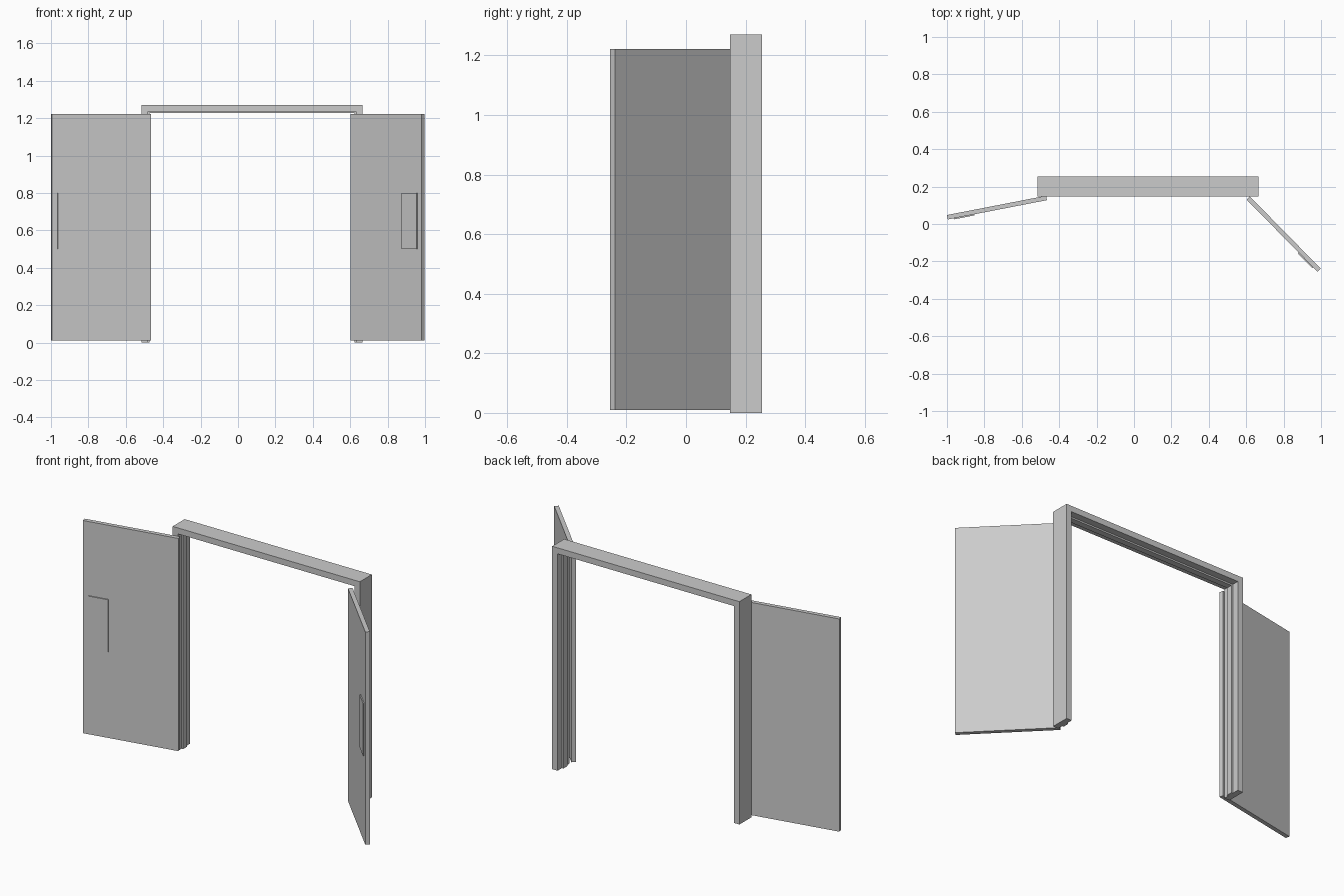
import bpy
import bmesh
from math import radians
from mathutils import Matrix, Vector

cube = bpy.data.objects.get("Cube")
if cube:
    bpy.data.objects.remove(cube)

grey = bpy.data.materials.new("light grey")
grey.use_nodes = True
GREY = (0.6, 0.6, 0.6, 1)
grey.diffuse_color = GREY
grey.node_tree.nodes["Principled BSDF"].inputs["Base Color"].default_value = GREY


def finish(name, bm, matrix=Matrix()):
    bmesh.ops.recalc_face_normals(bm, faces=bm.faces)
    mesh = bpy.data.meshes.new(name)
    bm.to_mesh(mesh)
    bm.free()
    mesh.materials.append(grey)
    obj = bpy.data.objects.new(name, mesh)
    obj.matrix_world = matrix
    bpy.context.collection.objects.link(obj)
    return obj


def portal(name, half, top, width, y0, y1):
    """Upside-down U profile in the xz plane, extruded along y."""
    inner = half - width
    outline = [(-half, 0), (-half, top), (half, top), (half, 0),
               (inner, 0), (inner, top - width), (-inner, top - width), (-inner, 0)]
    bm = bmesh.new()
    face = bm.faces.new([bm.verts.new((x + CENTRE, y0, z)) for x, z in outline])
    moved = bmesh.ops.extrude_face_region(bm, geom=[face])["geom"]
    verts = [v for v in moved if isinstance(v, bmesh.types.BMVert)]
    bmesh.ops.translate(bm, verts=verts, vec=(0, y1 - y0, 0))
    finish(name, bm)


def box(name, low, high, matrix):
    bm = bmesh.new()
    bmesh.ops.create_cube(bm, size=1)
    low, high = Vector(low), Vector(high)
    for v in bm.verts:
        v.co = (low + high) / 2 + v.co * (high - low)
    finish(name, bm, matrix)


# Door frame with a raised stop running round the inside
CENTRE = 0.075
HALF, TOP, WIDTH = 0.59, 1.27, 0.034
portal("door_frame", HALF, TOP, WIDTH, 0.147, 0.255)
portal("door_stop", HALF - WIDTH, TOP - WIDTH, 0.009, 0.18, 0.215)

# Two open leaves, each hinged at its back inner corner, with a push plate
LENGTH, THICK = 0.54, 0.024
for side, sign, hinge, angle in (("right", -1, (-0.47, 0.151, 0), 11),
                                 ("left", 1, (0.6195, 0.147, 0), -45.5)):
    matrix = Matrix.Translation(hinge) @ Matrix.Rotation(radians(angle), 4, "Z")
    for part, near, far, y0, y1, z0, z1 in (
            ("door", 0, LENGTH, -THICK, 0, 0.01, 1.222),
            ("push_plate", 0.395, 0.508, -THICK - 0.006, -THICK, 0.5, 0.8)):
        x0, x1 = sorted((sign * near, sign * far))
        box(f"{side}_{part}", (x0, y0, z0), (x1, y1, z1), matrix)
